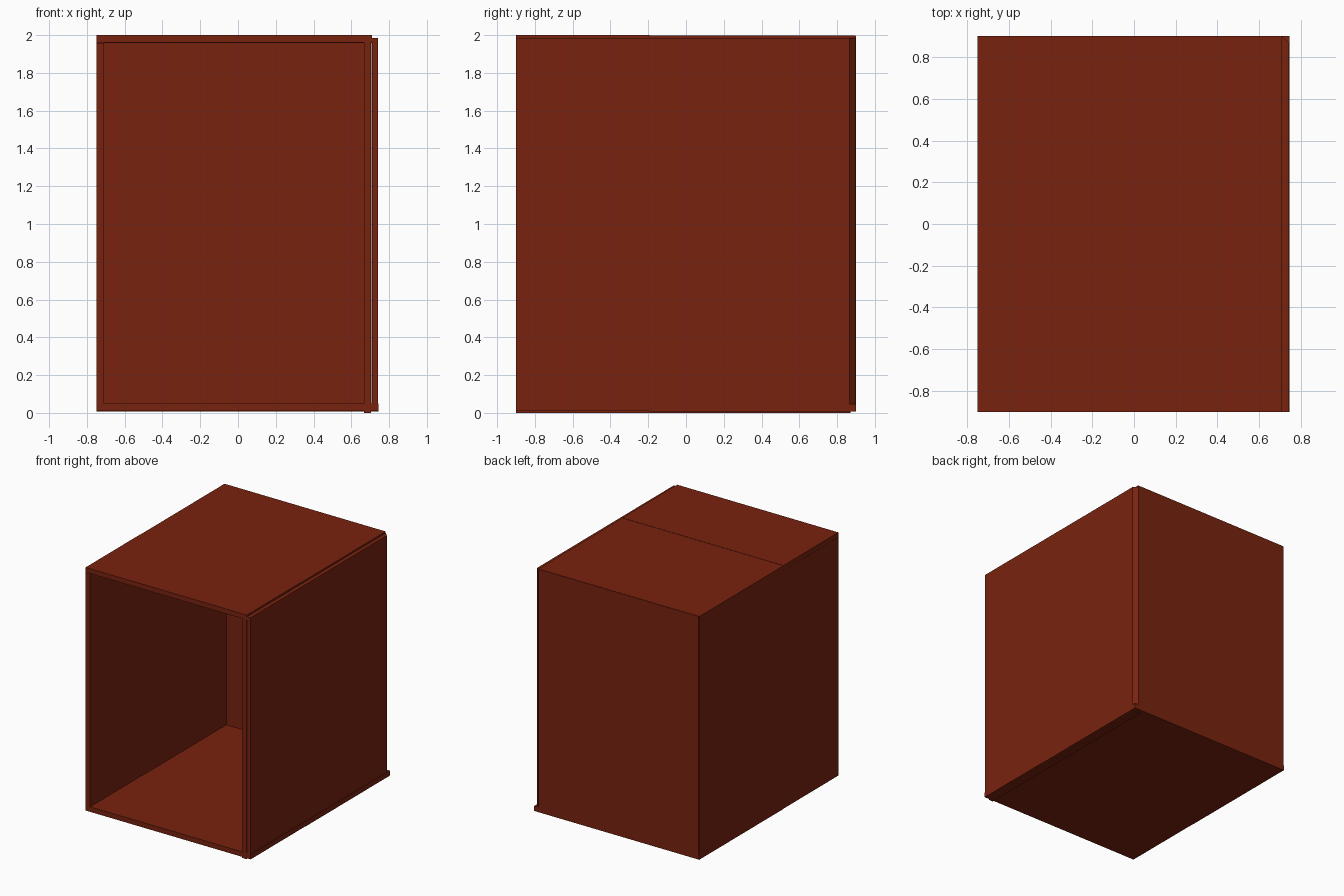
import bpy, bmesh

if "Cube" in bpy.data.objects:
    bpy.data.objects.remove(bpy.data.objects["Cube"])

mat = bpy.data.materials.new("red_brown_wood")
mat.diffuse_color = (0.19, 0.0165, 0.0048, 1)
mat.use_nodes = True
mat.node_tree.nodes["Principled BSDF"].inputs["Base Color"].default_value = mat.diffuse_color


def prism(name, outline, z0, z1):
    """Board made from an xy outline (counter-clockwise) raised from z0 to z1."""
    bm = bmesh.new()
    face = bm.faces.new([bm.verts.new((x, y, z0)) for x, y in outline])
    up = bmesh.ops.extrude_face_region(bm, geom=[face])
    verts = [g for g in up["geom"] if isinstance(g, bmesh.types.BMVert)]
    bmesh.ops.translate(bm, vec=(0, 0, z1 - z0), verts=verts)
    bmesh.ops.recalc_face_normals(bm, faces=bm.faces)
    me = bpy.data.meshes.new(name)
    bm.to_mesh(me)
    bm.free()
    me.materials.append(mat)
    ob = bpy.data.objects.new(name, me)
    bpy.context.collection.objects.link(ob)
    return ob


def board(name, x0, x1, y0, y1, z0, z1):
    return prism(name, [(x0, y0), (x1, y0), (x1, y1), (x0, y1)], z0, z1)


SEAM = -0.19  # joint across the top and bottom boards

# top and bottom, each of two boards meeting at the seam
board("top_front_board", -0.75, 0.71, -0.9, SEAM, 1.96, 2.0)
board("top_rear_board", -0.75, 0.71, SEAM, 0.897, 1.958, 1.998)
board("bottom_front_board", -0.75, 0.745, -0.9, SEAM, 0.009, 0.05)
board("bottom_rear_board", -0.75, 0.745, SEAM, 0.9, 0.007, 0.048)

# side walls
board("left_wall", -0.75, -0.71, -0.9, 0.897, 0.01, 1.959)
board("right_inner_wall", 0.667, 0.705, -0.899, 0.87, 0.0, 1.962)

# outer right wall with a mitred rear edge
prism("right_outer_wall",
      [(0.71, -0.9), (0.742, -0.9), (0.742, 0.866), (0.71, 0.898)], 0.045, 1.985)

# back wall
board("back_wall", -0.745, 0.708, 0.863, 0.9, 0.04, 1.996)
